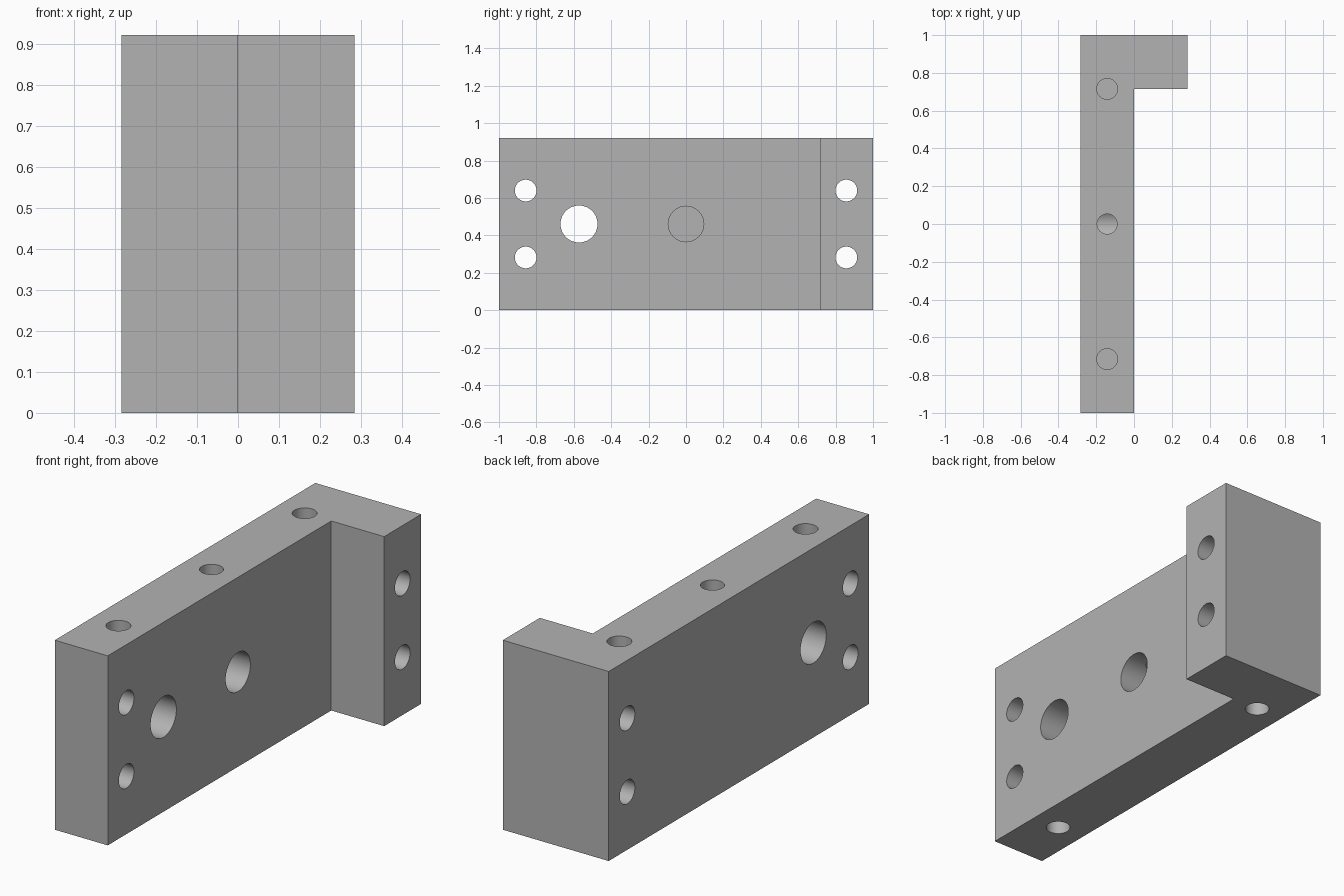
import bpy, bmesh, math
from mathutils import Vector

cube = bpy.data.objects.get("Cube")
if cube:
    bpy.data.objects.remove(cube, do_unlink=True)

HALF_W, HEIGHT, WALL = 0.2845, 0.921, 0.284
MID_X = -HALF_W / 2
MID_Z = HEIGHT / 2

grey = bpy.data.materials.new("machined grey")
grey.use_nodes = True
colour = (0.45, 0.45, 0.45, 1)
grey.diffuse_color = colour
grey.node_tree.nodes["Principled BSDF"].inputs["Base Color"].default_value = colour

# L-shaped body: profile seen from above, extruded upward
profile = [(-HALF_W, -1), (0, -1), (0, 1 - WALL),
           (HALF_W, 1 - WALL), (HALF_W, 1), (-HALF_W, 1)]
bm = bmesh.new()
base = bm.faces.new([bm.verts.new((x, y, 0)) for x, y in profile])
top = bmesh.ops.extrude_face_region(bm, geom=[base])["geom"]
bmesh.ops.translate(bm, vec=(0, 0, HEIGHT),
                    verts=[v for v in top if isinstance(v, bmesh.types.BMVert)])
bmesh.ops.recalc_face_normals(bm, faces=bm.faces)
mesh = bpy.data.meshes.new("bracket_body")
bm.to_mesh(mesh)
bm.free()
body = bpy.data.objects.new("bracket_body", mesh)
bpy.context.collection.objects.link(body)
mesh.materials.append(grey)


def drill(start, end, radius):
    """Cut a round hole running from start to end."""
    a, b = Vector(start), Vector(end)
    bpy.ops.mesh.primitive_cylinder_add(
        vertices=48, radius=radius, depth=(b - a).length, location=(a + b) / 2,
        rotation=(b - a).to_track_quat('Z', 'Y').to_euler())
    cutter = bpy.context.object
    cutter.name = "hole_cutter"
    cutter.hide_render = True
    cutter.data.materials.append(grey)
    mod = body.modifiers.new("hole", 'BOOLEAN')
    mod.operation = 'DIFFERENCE'
    mod.solver = 'EXACT'
    mod.object = cutter
    bpy.ops.object.select_all(action='DESELECT')
    bpy.context.view_layer.objects.active = body
    body.select_set(True)
    bpy.ops.object.modifier_apply(modifier=mod.name)
    bpy.data.objects.remove(cutter, do_unlink=True)


# Mounting holes right through both ends
for y in (-0.857, 0.857):
    for z in (MID_Z - 0.179, MID_Z + 0.179):
        drill((-0.5, y, z), (0.5, y, z), 0.058)

# Large through hole and blind centre bore
drill((-0.5, -0.572, MID_Z), (0.5, -0.572, MID_Z), 0.099)
drill((0.1, 0, MID_Z), (-0.2, 0, MID_Z), 0.095)

# Blind holes in the top and bottom edges
for y in (-0.715, 0.715):
    drill((MID_X, y, HEIGHT + 0.1), (MID_X, y, HEIGHT - 0.3), 0.055)
    drill((MID_X, y, -0.1), (MID_X, y, 0.3), 0.055)

# Set screw hole reaching the centre bore
drill((MID_X, 0, HEIGHT + 0.1), (MID_X, 0, MID_Z), 0.053)

bpy.ops.object.shade_smooth_by_angle(angle=math.radians(30))
